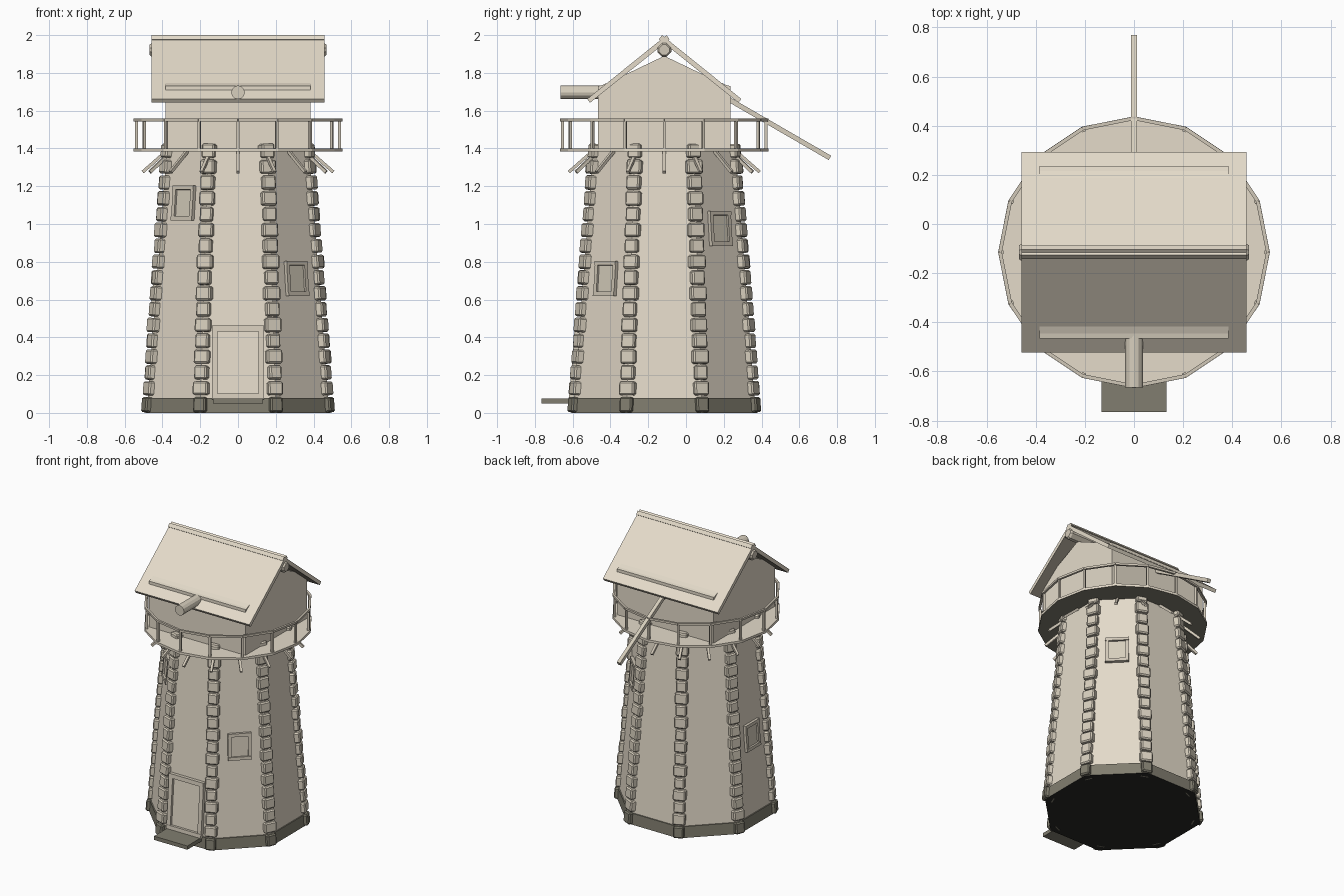
import bpy, bmesh, math, random
from mathutils import Matrix, Vector

if "Cube" in bpy.data.objects:
    bpy.data.objects.remove(bpy.data.objects["Cube"])

random.seed(4)
CY = -0.115                      # tower axis in y


def material(name, rgb):
    m = bpy.data.materials.new(name)
    m.diffuse_color = (*rgb, 1)
    m.use_nodes = True
    m.node_tree.nodes["Principled BSDF"].inputs["Base Color"].default_value = m.diffuse_color
    return m


PLASTER = material("plaster", (0.78, 0.71, 0.59))
STONE = material("quoin stone", (0.68, 0.62, 0.51))
WOOD = material("weathered wood", (0.64, 0.58, 0.48))
SHADE = material("dark underside wood", (0.30, 0.27, 0.22))
BASE = material("dark base stone", (0.22, 0.208, 0.16))
BLACK = material("black foundation", (0.02, 0.02, 0.018))


def finish(name, bm, mat, under=None):
    """Make the object; faces looking down get the second material."""
    bmesh.ops.recalc_face_normals(bm, faces=bm.faces[:])
    bm.normal_update()
    if under:
        for f in bm.faces:
            f.material_index = int(f.normal.z < -0.7)
    me = bpy.data.meshes.new(name)
    bm.to_mesh(me)
    bm.free()
    me.materials.append(mat)
    if under:
        me.materials.append(under)
    ob = bpy.data.objects.new(name, me)
    bpy.context.collection.objects.link(ob)
    return ob


def loft(bm, rings):
    """Closed solid through rings of equal point count."""
    rs = [[bm.verts.new(p) for p in r] for r in rings]
    n = len(rs[0])
    for a, b in zip(rs, rs[1:]):
        for i in range(n):
            bm.faces.new((a[i], a[(i + 1) % n], b[(i + 1) % n], b[i]))
    bm.faces.new(rs[0][::-1])
    bm.faces.new(rs[-1])


def ngon(n, r, z, offset=0.0):
    return [(r * math.sin(offset + i * math.tau / n),
             CY - r * math.cos(offset + i * math.tau / n), z) for i in range(n)]


def add_box(bm, size, mat4):
    bmesh.ops.create_cube(bm, size=1, matrix=mat4 @ Matrix.Diagonal((*size, 1)))


def add_bar(bm, a, b, w):
    a, b = Vector(a), Vector(b)
    d = b - a
    q = d.to_track_quat('Z', 'Y').to_matrix().to_4x4()
    add_box(bm, (w, w, d.length), Matrix.Translation((a + b) / 2) @ q)


def around(angle):
    """Frame on the tower axis with -y turned to the given angle (0 = front)."""
    return Matrix.Translation((0, CY, 0)) @ Matrix.Rotation(angle, 4, 'Z')


def apothem(z):
    return 0.484 - 0.077 * z


K = 1 / math.cos(math.pi / 8)    # apothem to corner radius
TILT = math.atan(0.077)

# Tapered eight-sided tower and its dark plinth
bm = bmesh.new()
loft(bm, [ngon(8, apothem(z) * K, z, math.pi / 8) for z in (0.05, 1.39)])
finish("tower_wall", bm, PLASTER)
bm = bmesh.new()
loft(bm, [ngon(8, 0.49 * K, 0.0, math.pi / 8), ngon(8, 0.486 * K, 0.08, math.pi / 8)])
finish("plinth", bm, BASE, BLACK)


def quoin(bm, corner, z, w, h, out, turn=0.0):
    """Chamfered block set square across one corner of the tower."""
    r = apothem(z) * K
    m = (around((corner + 0.5) * math.pi / 4) @ Matrix.Translation((0, -r, z))
         @ Matrix.Rotation(-TILT, 4, 'X') @ Matrix.Rotation(turn, 4, 'Z'))
    a, c = w / 2, 0.008
    rings = []
    for dz, g in ((-h / 2, c), (-h / 2 + c, 0), (h / 2 - c, 0), (h / 2, c)):
        pts = ((-a + g, 0.05), (-a + g, c - out), (c - a, g - out),
               (a - c, g - out), (a - g, c - out), (a - g, 0.05))
        rings.append([m @ Vector((x, y, dz)) for x, y in pts])
    loft(bm, rings)


# Corner stones, sixteen courses on every corner
bm = bmesh.new()
for corner in range(8):
    for k in range(16):
        quoin(bm, corner, 0.13 + k * 0.0838, 0.078 + 0.006 * (-1) ** k + random.uniform(-.004, .004),
              0.074 + random.uniform(-.003, .003), 0.018 + random.uniform(-.003, .003),
              random.uniform(-.08, .08))
finish("corner_stones", bm, STONE)
bm = bmesh.new()
for corner in range(8):
    quoin(bm, corner, 0.043, 0.07, 0.08, 0.021)
finish("plinth_corner_stones", bm, BASE)


def opening(name, angle, z, w, h, t, depth, frame, panel):
    """Raised frame and panel lying on a sloping wall face."""
    f = (around(angle) @ Matrix.Translation((0, -apothem(z), z))
         @ Matrix.Rotation(-TILT, 4, 'X'))
    bm = bmesh.new()
    for s in (-1, 1):
        add_box(bm, (t, depth, h - 2 * t), f @ Matrix.Translation((s * (w - t) / 2, -depth / 2 + .005, 0)))
        add_box(bm, (w, depth + .006, t), f @ Matrix.Translation((0, -depth / 2 + .005, s * (h - t) / 2)))
    finish(name + "_frame", bm, frame)
    bm = bmesh.new()
    add_box(bm, (w - 2 * t, 0.009, h - 2 * t), f @ Matrix.Translation((0, -.003, 0)))
    finish(name + "_panel", bm, panel)


# Door, doorstep and windows
opening("door", 0, 0.265, 0.275, 0.39, 0.03, 0.03, STONE, PLASTER)
bm = bmesh.new()
add_box(bm, (0.265, 0.19, 0.027), Matrix.Translation((0, -0.67, 0.062)))
finish("doorstep", bm, BASE)
for i, (face, z) in enumerate(((-1, 1.11), (1, 0.71), (3, 0.975), (-2, 0.62))):
    opening("window_%d" % (i + 1), face * math.pi / 4, z, 0.155, 0.185, 0.022, 0.024, WOOD, STONE)

# Gallery: deck, rail, posts and braces
bm = bmesh.new()
loft(bm, [ngon(16, 0.553, 1.383), ngon(16, 0.553, 1.4)])
finish("gallery_deck", bm, PLASTER, BASE)
bm = bmesh.new()
posts = ngon(16, 0.545, 0)
for i, p in enumerate(posts):
    q = posts[(i + 1) % 16]
    add_bar(bm, (p[0], p[1], 1.55), (q[0], q[1], 1.55), 0.015)
    f = around(i * math.pi / 8)
    add_box(bm, (0.015, 0.015, 0.15), f @ Matrix.Translation((0, -0.538, 1.472)))
finish("gallery_railing", bm, WOOD)
bm = bmesh.new()
for i in range(16):
    f = around(i * math.pi / 8)
    add_bar(bm, f @ Vector((0, -0.38, 1.385)), f @ Vector((0, -0.505, 1.275)), 0.017)
finish("gallery_braces", bm, WOOD)

# Cap: box body with a low gable
bm = bmesh.new()
half = ((0.35, 1.39), (0.35, 1.73), (0.33, 1.735), (0.24, 1.775))
gable = [*half, (0, 1.89), *[(-y, z) for y, z in half[::-1]]]
loft(bm, [[(x, CY + y, z) for y, z in gable] for x in (-0.385, 0.385)])
finish("cap_body", bm, PLASTER)

# Two roof slabs crossing at the ridge
for name, s in (("roof_front", -1), ("roof_back", 1)):
    bm = bmesh.new()
    prof = ((-0.028, 1.978), (-0.012, 2.0), (0.408, 1.662), (0.393, 1.642))
    loft(bm, [[(x, CY + s * y, z) for y, z in prof] for x in (-0.457, 0.457)])
    finish(name, bm, PLASTER, SHADE)

# Ridge beam, a chamfered square set on edge
bm = bmesh.new()
beam = [(y, z) for sy, sz in ((1, 1), (-1, 1), (-1, -1), (1, -1))
        for y, z in (((.037 * sy, .012 * sz), (.012 * sy, .037 * sz))[::sy * sz])]
loft(bm, [[(x, CY + y * g, 1.922 + z * g) for y, z in beam]
          for x, g in ((-0.468, .75), (-0.455, 1), (0.455, 1), (0.468, .75))])
finish("ridge_beam", bm, WOOD)

# Sail axle at the front and tail pole at the back
bm = bmesh.new()
bmesh.ops.create_cone(bm, segments=12, radius1=0.036, radius2=0.036, depth=0.3, cap_ends=True,
                      matrix=Matrix.Translation((0, -0.515, 1.697)) @ Matrix.Rotation(math.pi / 2, 4, 'X'))
finish("sail_axle", bm, STONE)
bm = bmesh.new()
add_bar(bm, (0, 0.2, 1.675), (0, 0.762, 1.35), 0.026)
finish("tail_pole", bm, STONE)
